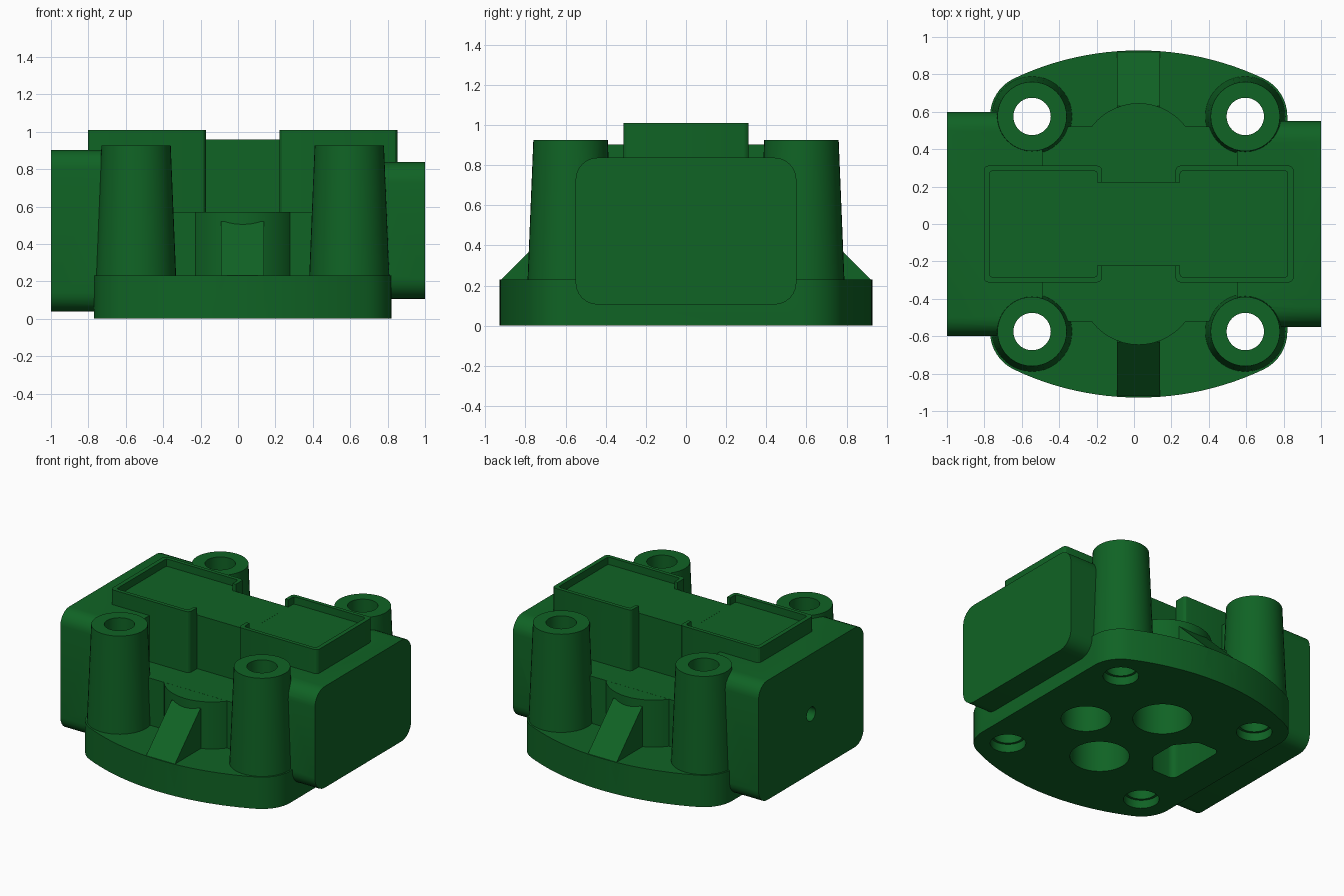
import bpy, bmesh, math

if "Cube" in bpy.data.objects:
    bpy.data.objects.remove(bpy.data.objects["Cube"])

green = bpy.data.materials.new("cast_green")
green.diffuse_color = (0.005, 0.125, 0.018, 1)
green.use_nodes = True
green.node_tree.nodes["Principled BSDF"].inputs["Base Color"].default_value = green.diffuse_color


def prism(name, pts, axis, a, b, scale=1.0, centre=(0, 0)):
    """Extrude a 2D outline along an axis from a to b, scaling the far end about a centre."""
    def place(p, t):
        u, v = p
        return {"x": (t, u, v), "y": (u, t, v), "z": (u, v, t)}[axis]
    bm = bmesh.new()
    lo = [bm.verts.new(place(p, a)) for p in pts]
    hi = [bm.verts.new(place([c + (q - c) * scale for q, c in zip(p, centre)], b)) for p in pts]
    n = len(pts)
    bm.faces.new(lo)
    bm.faces.new(hi)
    for i in range(n):
        bm.faces.new((lo[i], lo[(i + 1) % n], hi[(i + 1) % n], hi[i]))
    bmesh.ops.recalc_face_normals(bm, faces=bm.faces)
    mesh = bpy.data.meshes.new(name)
    bm.to_mesh(mesh)
    bm.free()
    mesh.materials.append(green)
    ob = bpy.data.objects.new(name, mesh)
    bpy.context.collection.objects.link(ob)
    return ob


def arc(cx, cy, r, a0, a1, n):
    return [(cx + r * math.cos(math.radians(a0 + (a1 - a0) * i / n)),
             cy + r * math.sin(math.radians(a0 + (a1 - a0) * i / n))) for i in range(n + 1)]


def circle(cx, cy, r, n=40):
    return arc(cx, cy, r, 0, 360, n)[:-1]


def rrect(x0, x1, y0, y1, r, n=6):
    return (arc(x1 - r, y1 - r, r, 0, 90, n) + arc(x0 + r, y1 - r, r, 90, 180, n)
            + arc(x0 + r, y0 + r, r, 180, 270, n) + arc(x1 - r, y0 + r, r, 270, 360, n))


def combine(base, tool, op):
    m = base.modifiers.new(op.lower(), "BOOLEAN")
    m.operation, m.solver, m.object = op, "EXACT", tool
    bpy.context.view_layer.objects.active = base
    bpy.ops.object.modifier_apply(modifier=m.name)
    bpy.data.objects.remove(tool, do_unlink=True)


CX = 0.025
BOLTS = [(x, y) for x in (-0.545, 0.595) for y in (-0.575, 0.575)]

# base flange: corner arcs round the bolts joined by tangent large arcs
r = 0.225
R = (0.57 ** 2 + 0.353 ** 2 - r * r) / (2 * 0.353 - 2 * r)
cy = 0.928 - R
t = math.degrees(math.atan2(0.575 - cy, 0.57))
half = (arc(0.595, 0.575, r, 0, t, 8) + arc(CX, cy, R, t, 180 - t, 24)[1:-1]
        + arc(-0.545, 0.575, r, 180 - t, 180, 8))
outline = half + [(x, -y) for x, y in reversed(half)]
body = prism("valve_body", outline, "z", 0, 0.23)

parts = [
    # end blocks
    prism("left_block", rrect(-0.6, 0.6, 0.04, 0.903, 0.1), "x", -1, -0.49),
    prism("right_block", rrect(-0.55, 0.55, 0.105, 0.837, 0.11), "x", 0.55, 1),
    # low centre housing and its round bulges
    prism("centre_housing", rrect(-0.52, 0.57, -0.52, 0.52, 0.02, 2), "z", 0.1, 0.57),
    # raised spine with the wide pads
    prism("spine", rrect(-0.6, 0.65, -0.222, 0.222, 0.02, 2), "z", 0.15, 0.958),
    prism("left_pad", rrect(-0.803, -0.172, -0.312, 0.312, 0.025, 3), "z", 0.2, 1.01),
    prism("right_pad", rrect(0.222, 0.853, -0.312, 0.312, 0.025, 3), "z", 0.2, 1.01),
]
for s in (-1, 1):
    parts.append(prism("bulge", circle(CX, 0.33 * s, 0.316, 48), "z", 0.12, 0.5695))
    rib = [(s * 0.924, 0.226), (s * 0.63, 0.52), (s * 0.5, 0.52), (s * 0.5, 0.15), (s * 0.92, 0.15)]
    parts.append(prism("rib", rib, "x", -0.09, 0.14))
# tapered bolt bosses
for x, y in BOLTS:
    parts.append(prism("boss", circle(x, y, 0.218), "z", 0.13, 0.926, 0.85, (x, y)))
for p in parts:
    combine(body, p, "UNION")

cuts = [
    # shallow tray in the top, open along the spine
    prism("left_tray", rrect(-0.772, -0.197, -0.284, 0.284, 0.015, 2), "z", 0.957, 1.1),
    prism("right_tray", rrect(0.247, 0.822, -0.284, 0.284, 0.015, 2), "z", 0.957, 1.1),
    prism("tray_neck", rrect(-0.3, 0.35, -0.221, 0.221, 0.01, 2), "z", 0.9575, 1.1),
    # ports in the underside
    prism("port_right", circle(0.41, 0.0, 0.164), "z", -0.1, 0.5),
    prism("port_back", circle(0.025, 0.32, 0.195), "z", -0.1, 0.48),
    prism("port_front", circle(0.025, -0.32, 0.195), "z", -0.1, 0.48),
    # small plug hole in the left end
    prism("plug_hole", circle(0, 0.47, 0.05, 24), "x", -1.1, -0.7),
]
side = (arc(-0.49, 0.19, 0.045, 180, 90, 4) + arc(-0.375, 0.19, 0.045, 90, 35, 3)
        + arc(-0.29, 0.085, 0.045, 35, 0, 3))
cuts.append(prism("port_left", side + [(x, -y) for x, y in reversed(side)], "z", -0.1, 0.5))
# bolt holes, slightly wider at the bottom
for x, y in BOLTS:
    cuts.append(prism("bolt_hole", circle(x, y, 0.1), "z", -0.1, 1.2))
    cuts.append(prism("bolt_recess", circle(x, y, 0.117), "z", -0.1, 0.06))
for c in cuts:
    combine(body, c, "DIFFERENCE")

bpy.ops.object.select_all(action="DESELECT")
body.select_set(True)
bpy.context.view_layer.objects.active = body
bpy.ops.object.shade_smooth_by_angle(angle=math.radians(30))
